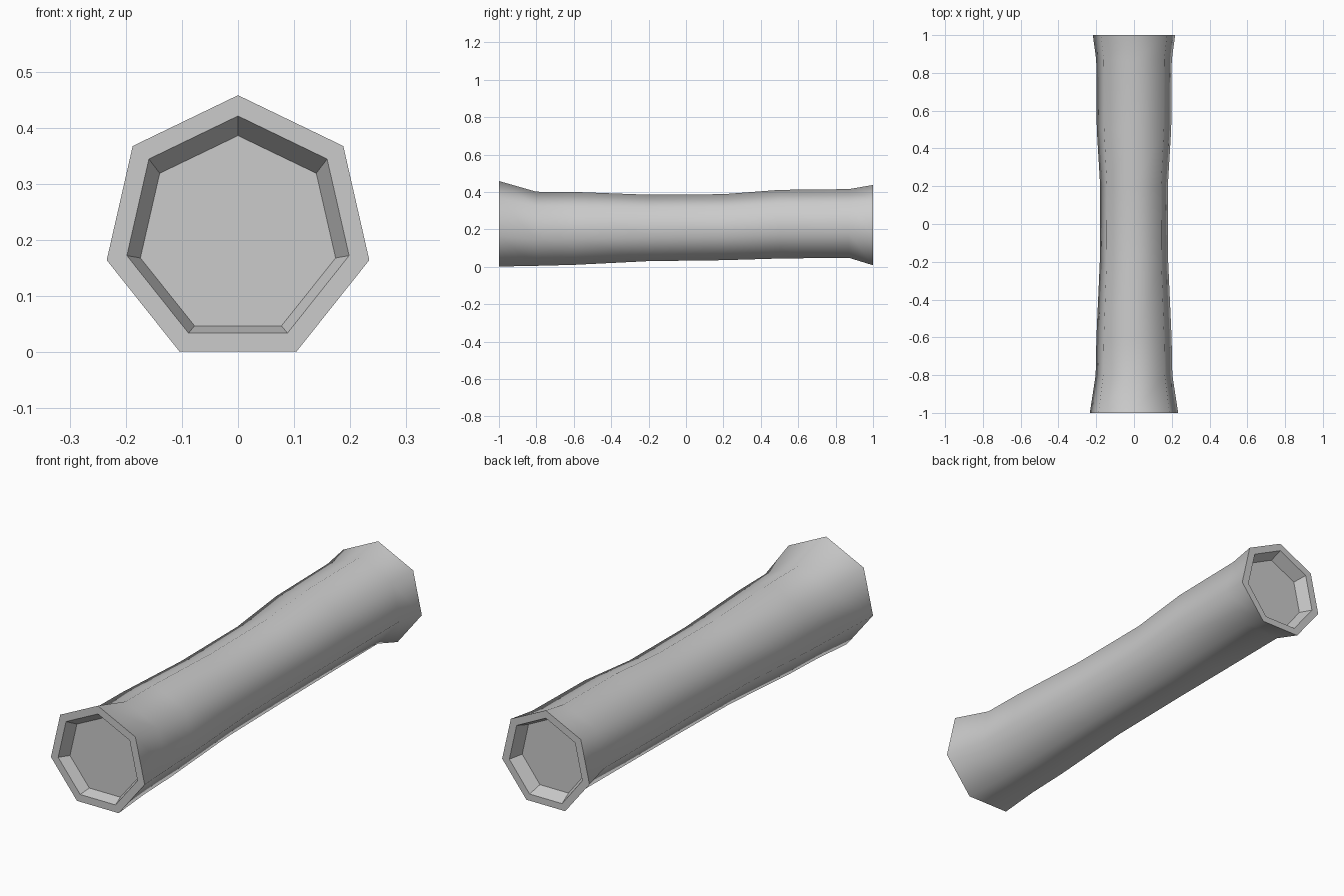
import bpy, bmesh, math

if "Cube" in bpy.data.objects:
    bpy.data.objects.remove(bpy.data.objects["Cube"])

SIDES = 7
K = 1 + math.cos(math.pi / SIDES)   # heptagon height per unit radius

# Rings in order: y, top z, bottom z, half width
front_end = [(-0.95, 0.386, 0.047, 0.174), (-1.0, 0.421, 0.034, 0.198)]
body = [(-1.0, 0.458, 0.001, 0.234), (-0.8, 0.401, 0.005, 0.203),
        (-0.6, 0.400, 0.010, 0.199), (-0.2, 0.385, 0.030, 0.181),
        (0.2, 0.388, 0.035, 0.179), (0.5, 0.411, 0.044, 0.197),
        (0.87, 0.415, 0.048, 0.200), (1.0, 0.437, 0.008, 0.218)]
back_end = [(1.0, 0.402, 0.038, 0.182), (0.94, 0.380, 0.060, 0.160)]
rings = front_end + body + back_end

bm = bmesh.new()


def add_ring(y, top, bottom, half):
    r = (top - bottom) / K
    rx = half / math.sin(4 * math.pi / SIDES)
    return [bm.verts.new((rx * math.sin(2 * math.pi * i / SIDES), y,
                          top - r + r * math.cos(2 * math.pi * i / SIDES)))
            for i in range(SIDES)]


# Loft: front recess, rim, bark, rim, back recess
loops = [add_ring(*r) for r in rings]
first = len(front_end)
last = first + len(body) - 1
for n, (a, b) in enumerate(zip(loops, loops[1:])):
    for i in range(SIDES):
        j = (i + 1) % SIDES
        f = bm.faces.new((a[i], a[j], b[j], b[i]))
        f.smooth = first <= n < last      # only the bark is smooth
# Recess floors
bm.faces.new(loops[0])
bm.faces.new(loops[-1])
bmesh.ops.recalc_face_normals(bm, faces=bm.faces)

# Keep the rim edges crisp
for e in bm.edges:
    if any(not f.smooth for f in e.link_faces):
        e.smooth = False

mesh = bpy.data.meshes.new("log")
bm.to_mesh(mesh)
bm.free()
bpy.context.collection.objects.link(bpy.data.objects.new("log", mesh))
